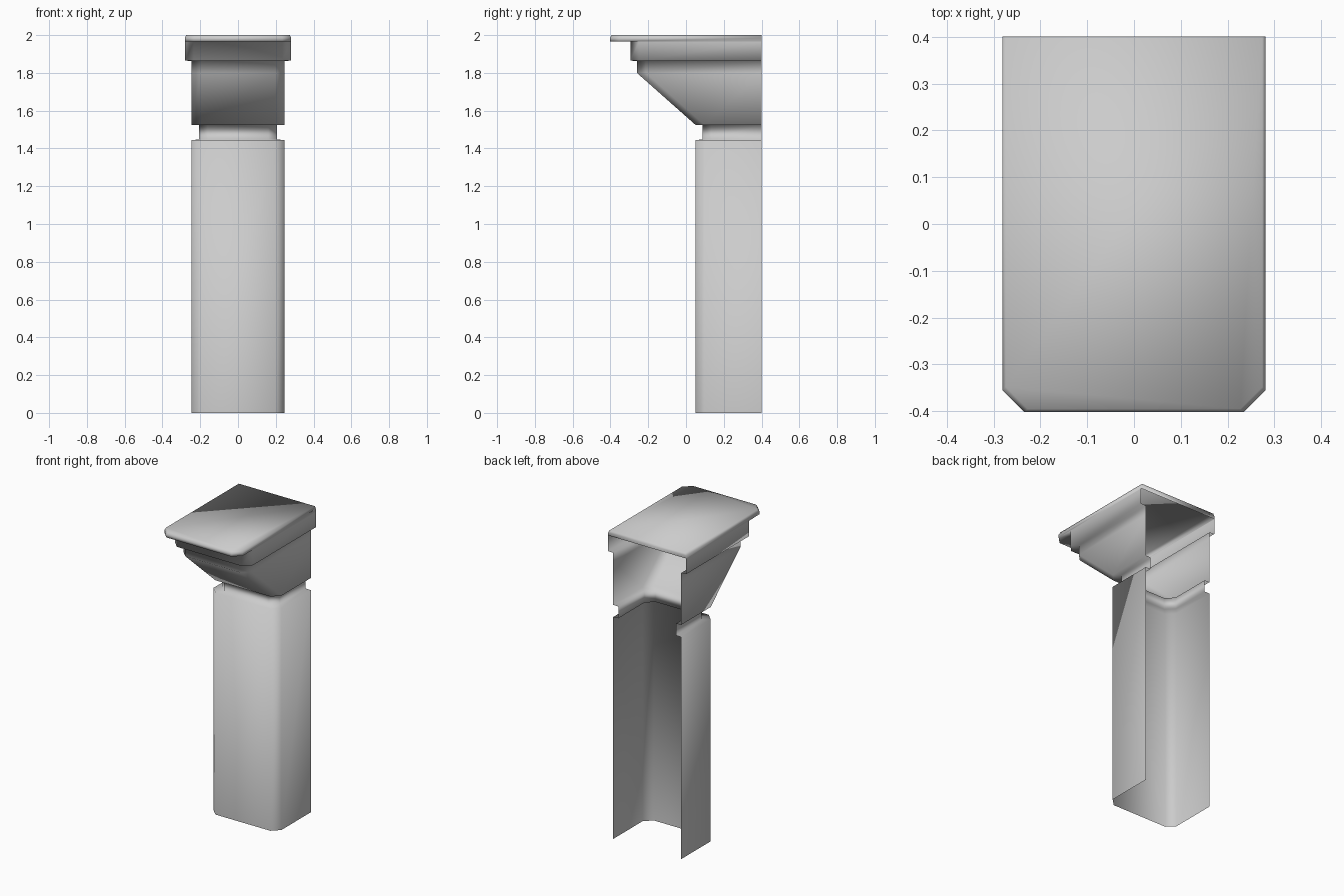
import bpy
import bmesh

cube = bpy.data.objects.get("Cube")
if cube:
    bpy.data.objects.remove(cube, do_unlink=True)

BACK = 0.4
CHAMFER = 0.047

grey = bpy.data.materials.new("light_grey")
grey.use_nodes = True
colour = (0.6, 0.6, 0.6, 1)
grey.diffuse_color = colour
grey.node_tree.nodes["Principled BSDF"].inputs["Base Color"].default_value = colour


def section(bm, z, half, front, c=CHAMFER):
    """Open-backed outline with chamfered front corners."""
    right = [(half, BACK), (half, front + c), (half - c, front)]
    outline = right + [(-x, y) for x, y in reversed(right)]
    return [bm.verts.new((x, y, z)) for x, y in outline]


# Levels from floor to top: height, half width, front depth
levels = [
    (0.0, 0.245, 0.05),       # column
    (1.445, 0.245, 0.05),
    (1.447, 0.207, 0.087),    # recessed neck
    (1.523, 0.207, 0.087),
    (1.525, 0.245, 0.05),     # flared head
    (1.80, 0.245, -0.26),
    (1.863, 0.245, -0.26),
    (1.865, 0.281, -0.295),   # rim
    (1.965, 0.281, -0.295),
    (1.967, 0.281, -0.402),   # overhanging cap
    (1.985, 0.281, -0.402),
    (2.0, 0.274, -0.395),
]

bm = bmesh.new()
rings = [section(bm, *level) for level in levels]
for low, high in zip(rings, rings[1:]):
    for i in range(len(low) - 1):
        bm.faces.new((low[i + 1], low[i], high[i], high[i + 1]))

# Cap top and its narrow back edge
bm.faces.new(list(reversed(rings[-1])))
for low, high in zip(rings[-3:], rings[-2:]):
    bm.faces.new((low[0], low[-1], high[-1], high[0]))
bmesh.ops.recalc_face_normals(bm, faces=bm.faces)
top = max(bm.faces, key=lambda f: f.calc_center_median().z)
if top.normal.z < 0:
    bmesh.ops.reverse_faces(bm, faces=bm.faces)

mesh = bpy.data.meshes.new("column_shell")
bm.to_mesh(mesh)
bm.free()
mesh.materials.append(grey)
mesh.shade_smooth()
shell = bpy.data.objects.new("column_shell", mesh)
bpy.context.collection.objects.link(shell)
